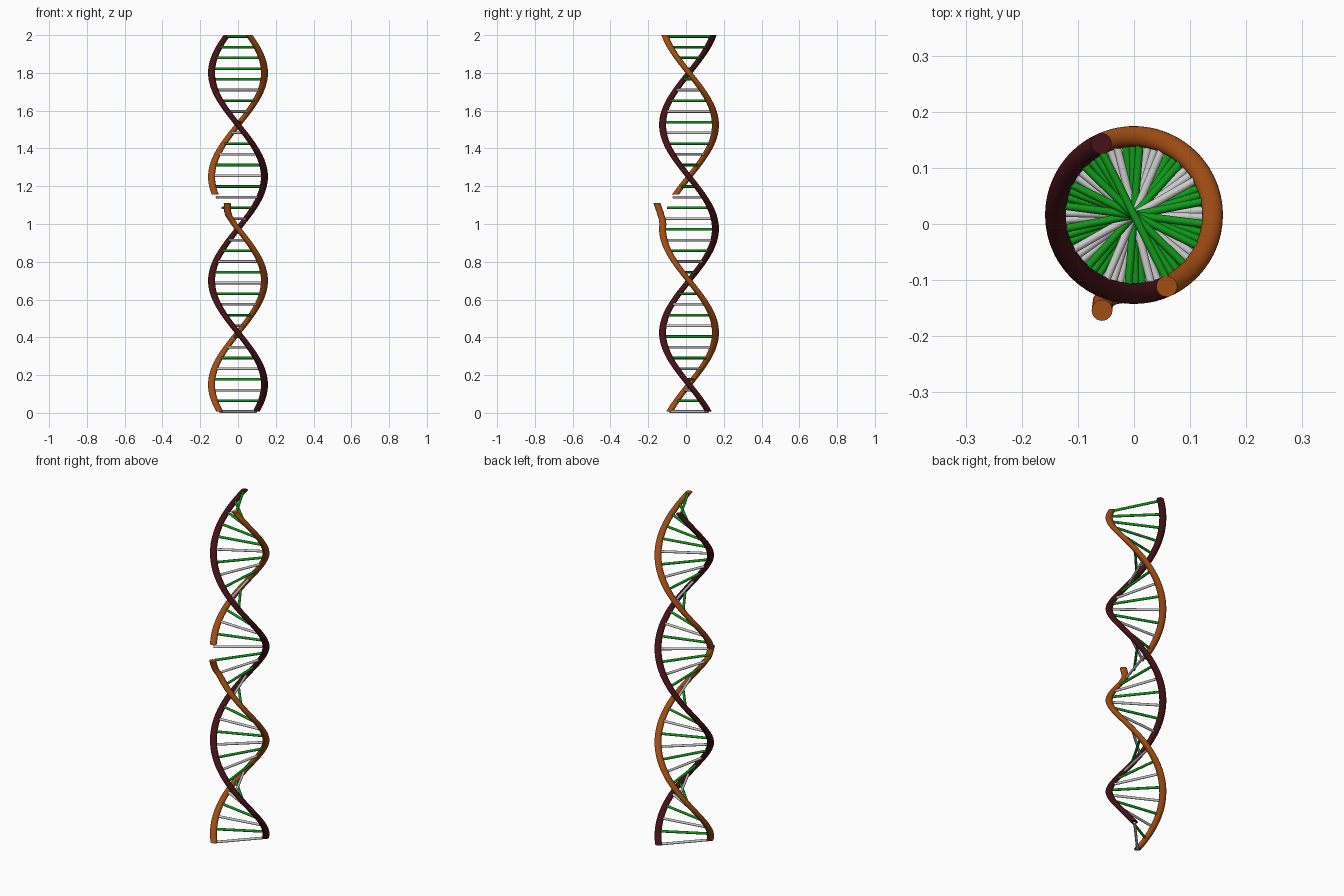
import bpy, bmesh, math
from mathutils import Vector

if "Cube" in bpy.data.objects:
    bpy.data.objects.remove(bpy.data.objects["Cube"])

CY = 0.016        # helix axis offset in y
RADIUS = 0.14
PITCH = 1.1
TUBE = 0.0185
RUNG = 0.007
Z0, Z1 = 0.008, 2.0


def material(name, rgb):
    m = bpy.data.materials.new(name)
    m.diffuse_color = (*rgb, 1)
    m.use_nodes = True
    m.node_tree.nodes["Principled BSDF"].inputs["Base Color"].default_value = m.diffuse_color
    return m


orange = material("orange", (0.36, 0.075, 0.007))
maroon = material("maroon", (0.06, 0.006, 0.009))
green = material("green", (0.005, 0.32, 0.01))


def helix(z, side=1):
    a = 2 * math.pi * (z - 0.15) / PITCH
    return Vector((-side * RADIUS * math.cos(a), CY + side * RADIUS * math.sin(a), z))


def finish(bm, name, mat):
    bmesh.ops.recalc_face_normals(bm, faces=bm.faces)
    me = bpy.data.meshes.new(name)
    bm.to_mesh(me)
    bm.free()
    ob = bpy.data.objects.new(name, me)
    bpy.context.collection.objects.link(ob)
    if mat:
        me.materials.append(mat)
    bpy.ops.object.select_all(action='DESELECT')
    ob.select_set(True)
    bpy.context.view_layer.objects.active = ob
    bpy.ops.object.shade_smooth_by_angle(angle=math.radians(40))


def loft(name, rings, mat):
    """Skin a list of closed rings and cap both ends."""
    bm = bmesh.new()
    vs = [[bm.verts.new(p) for p in ring] for ring in rings]
    n = len(vs[0])
    for a, b in zip(vs, vs[1:]):
        for i in range(n):
            j = (i + 1) % n
            bm.faces.new((a[i], a[j], b[j], b[i]))
    bm.faces.new(vs[0])
    bm.faces.new(vs[-1])
    finish(bm, name, mat)


def strand(name, path, mat, n=24):
    """Sweep a horizontal circle along the path, so the ends are level."""
    circle = [Vector((math.cos(t), math.sin(t), 0)) * TUBE
              for t in (2 * math.pi * i / n for i in range(n))]
    loft(name, [[p + c for c in circle] for p in path], mat)


def helix_path(z0, z1, side=1):
    steps = max(2, round((z1 - z0) / 0.02))
    return [helix(z0 + (z1 - z0) * i / steps, side) for i in range(steps + 1)]


# Unbroken backbone
strand("dark_strand", helix_path(Z0, Z1, -1), maroon)

# Broken backbone: the lower piece peels outward at the gap
flap = [Vector(p) for p in ((-0.036, -0.125, 1.025), (-0.048, -0.131, 1.043),
                            (-0.055, -0.138, 1.065), (-0.057, -0.154, 1.11))]
strand("lower_orange_strand", helix_path(Z0, 1.0) + flap, orange)
strand("upper_orange_strand", helix_path(1.155, Z1), orange)

# Rungs: grey and green alternate, the last few are all green
COUNT = 36
for i in range(COUNT):
    z = RUNG + (Z1 - 2 * RUNG) * i / (COUNT - 1)
    a, b = helix(z), helix(z, -1)
    side = (b - a).normalized().cross(Vector((0, 0, 1)))
    ring = [(side * math.cos(t) + Vector((0, 0, math.sin(t)))) * RUNG
            for t in (2 * math.pi * k / 16 for k in range(16))]
    is_grey = i % 2 == 0 and i <= 30
    loft(f"{'grey' if is_grey else 'green'}_rung_{i + 1}",
         [[p + r for r in ring] for p in (a, b)], None if is_grey else green)
